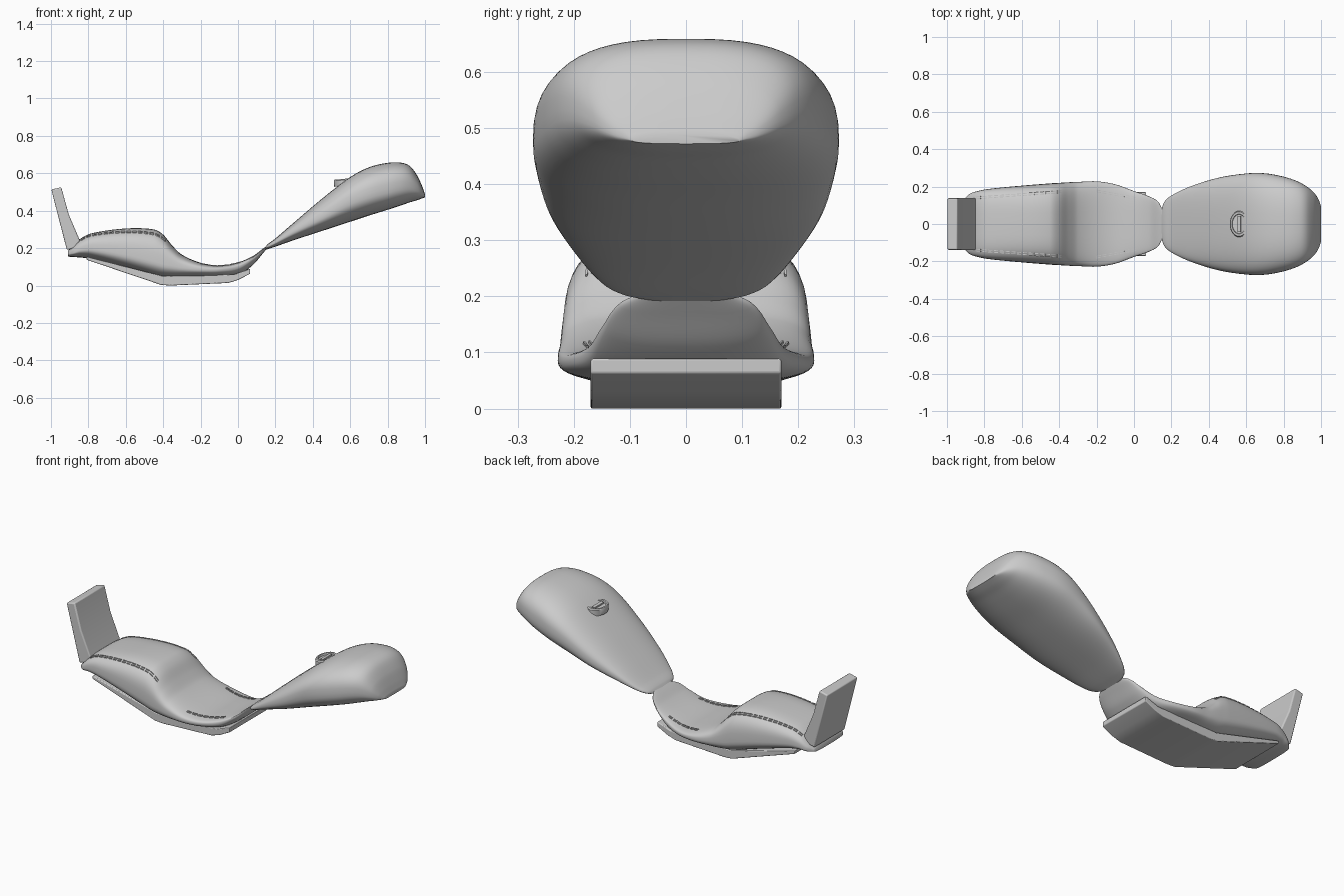
import bpy, bmesh, math
from mathutils import Vector, Matrix

cube = bpy.data.objects.get("Cube")
if cube:
    bpy.data.objects.remove(cube, do_unlink=True)

grey = bpy.data.materials.new("light grey")
grey.use_nodes = True
COLOUR = (0.6, 0.6, 0.6, 1)
grey.diffuse_color = COLOUR
grey.node_tree.nodes["Principled BSDF"].inputs["Base Color"].default_value = COLOUR


def finish(name, bm, angle=35, bevel=0):
    bmesh.ops.recalc_face_normals(bm, faces=bm.faces)
    mesh = bpy.data.meshes.new(name)
    bm.to_mesh(mesh)
    bm.free()
    ob = bpy.data.objects.new(name, mesh)
    bpy.context.collection.objects.link(ob)
    mesh.materials.append(grey)
    if bevel:
        mod = ob.modifiers.new("bevel", "BEVEL")
        mod.width = bevel
        mod.segments = 3
    bpy.ops.object.select_all(action="DESELECT")
    ob.select_set(True)
    bpy.context.view_layer.objects.active = ob
    bpy.ops.object.shade_smooth_by_angle(angle=math.radians(angle))
    return ob


def sample(stations, x):
    """Smooth interpolation of the station values at x."""
    n = len(stations)
    i = max(k for k in range(n - 1) if k == 0 or stations[k][0] <= x)
    a, b = stations[i], stations[i + 1]
    p, q = stations[max(i - 1, 0)], stations[min(i + 2, n - 1)]
    h = b[0] - a[0]
    t = (x - a[0]) / h
    out = []
    for k in range(1, len(a)):
        m0 = (b[k] - p[k]) / (b[0] - p[0]) * h
        m1 = (q[k] - a[k]) / (q[0] - a[0]) * h
        out.append((2*t**3 - 3*t*t + 1) * a[k] + (t**3 - 2*t*t + t) * m0
                   + (3*t*t - 2*t**3) * b[k] + (t**3 - t*t) * m1)
    return out


def loft(name, stations, upper, lower, steps=6, segs=56):
    """Skin through squared-oval sections: x, bottom, widest height, top, half width."""
    bm = bmesh.new()
    rings = []
    xs = [a[0] + (b[0] - a[0]) * s / steps
          for a, b in zip(stations, stations[1:]) for s in range(steps)]
    for x in xs + [stations[-1][0]]:
        bottom, mid, top, w = sample(stations, x)
        ring = []
        for j in range(segs):
            c, s = math.cos(math.tau * j / segs), math.sin(math.tau * j / segs)
            e = 2 / (upper if s > 0 else lower)
            z = mid + (top - mid if s > 0 else mid - bottom) * math.copysign(abs(s) ** e, s)
            ring.append(bm.verts.new((x, math.copysign(abs(c) ** e, c) * w, z)))
        rings.append(ring)
    for a, b in zip(rings, rings[1:]):
        for j in range(segs):
            k = (j + 1) % segs
            bm.faces.new((a[j], a[k], b[k], b[j]))
    bm.faces.new(rings[0])
    bm.faces.new(rings[-1])
    return finish(name, bm, 50)


def extrude_profile(name, points, half, bevel):
    """Side profile in x and z, extruded across the width."""
    bm = bmesh.new()
    face = bm.faces.new([bm.verts.new((x, -half, z)) for x, z in points])
    new = bmesh.ops.extrude_face_region(bm, geom=[face])["geom"]
    bmesh.ops.translate(bm, vec=(0, 2 * half, 0),
                        verts=[v for v in new if isinstance(v, bmesh.types.BMVert)])
    return finish(name, bm, 25, bevel)


# Fuel tank
tank = [
    (.145, .19, .197, .205, .07), (.16, .195, .208, .222, .115),
    (.2, .208, .23, .252, .152), (.3, .243, .29, .338, .2),
    (.45, .292, .37, .465, .247), (.6, .341, .455, .58, .27),
    (.7, .374, .49, .632, .271), (.8, .405, .515, .656, .253),
    (.87, .428, .53, .657, .23), (.92, .445, .53, .638, .203),
    (.96, .457, .515, .585, .17), (.985, .466, .495, .53, .135),
    (1.0, .472, .478, .488, .095),
]
loft("fuel_tank", tank, 2.7, 2.6)

# Saddle cushion
seat = [
    (-.91, .155, .165, .185, .13), (-.88, .152, .175, .215, .16),
    (-.84, .15, .19, .252, .175), (-.78, .14, .195, .28, .187),
    (-.6, .09, .165, .305, .205), (-.45, .045, .13, .3, .217),
    (-.4, .035, .115, .272, .22), (-.35, .033, .105, .212, .223),
    (-.3, .036, .095, .165, .225), (-.2, .042, .085, .122, .228),
    (-.1, .044, .085, .108, .212), (0, .056, .1, .124, .176),
    (.08, .11, .145, .158, .148), (.13, .168, .185, .195, .118),
    (.155, .198, .208, .213, .07),
]
SEAT_POWER = 3.4
loft("seat_cushion", seat, SEAT_POWER, 2.5)

# Base pan under the saddle
pan = [(-.81, .155), (-.81, .138), (-.41, .003), (-.36, 0), (-.05, .014),
       (0, .03), (.065, .063), (.065, .09), (-.02, .06), (-.4, .05)]
extrude_profile("seat_pan", pan, .17, .004)

# Backrest
rest = [(-.915, .19), (-.998, .513), (-.945, .526), (-.905, .38), (-.845, .24), (-.87, .2)]
extrude_profile("backrest", rest, .138, .007)


# Stitched seams following the cushion surface
def on_seat(x, y):
    bottom, mid, top, w = sample(seat, x)
    r = min(abs(y) / w, .98)
    return Vector((x, y, mid + (top - mid) * (1 - r ** SEAT_POWER) ** (1 / SEAT_POWER) + .001))


bm = bmesh.new()
for x0, x1, y0, y1 in ((-.84, -.38, .135, .168), (-.2, .02, .172, .13)):
    count = round((x1 - x0) / .03)
    for side in (-1, 1):
        for gap in (0, .01):
            for i in range(count):
                ends = [on_seat(x0 + (x1 - x0) * t, side * (y0 + gap + (y1 - y0) * t))
                        for t in (i / count, (i + .7) / count)]
                d = ends[1] - ends[0]
                rot = d.to_track_quat("X", "Z").to_matrix().to_4x4()
                size = Matrix.Diagonal((d.length, .004, .006, 1))
                bmesh.ops.create_cube(bm, size=1, matrix=Matrix.Translation(
                    (ends[0] + ends[1]) / 2) @ rot @ size)
finish("seat_stitching", bm)


# Filler cap: stem, flange and a raised ring with a grip bar
bm = bmesh.new()
tilt = Matrix.Translation((.563, 0, .55)) @ Matrix.Rotation(math.radians(-5), 4, "Y")
profile = [(.0, -.04), (.036, -.04), (.036, -.018), (.05, -.018), (.05, .014),
           (.046, .02), (.038, .02), (.036, .01), (.0, .01)]
verts = [bm.verts.new((r, 0, z)) for r, z in profile]
edges = [bm.edges.new(pair) for pair in zip(verts, verts[1:])]
bmesh.ops.spin(bm, geom=verts + edges, axis=(0, 0, 1), cent=(0, 0, 0),
               angle=math.tau, steps=40)
bmesh.ops.remove_doubles(bm, verts=bm.verts, dist=.0001)
bmesh.ops.create_cube(bm, size=1, matrix=Matrix.Translation((0, 0, .012))
                      @ Matrix.Diagonal((.018, .06, .014, 1)))
bmesh.ops.transform(bm, matrix=tilt @ Matrix.Diagonal((1, 1.4, 1, 1)), verts=bm.verts)
finish("filler_cap", bm)
